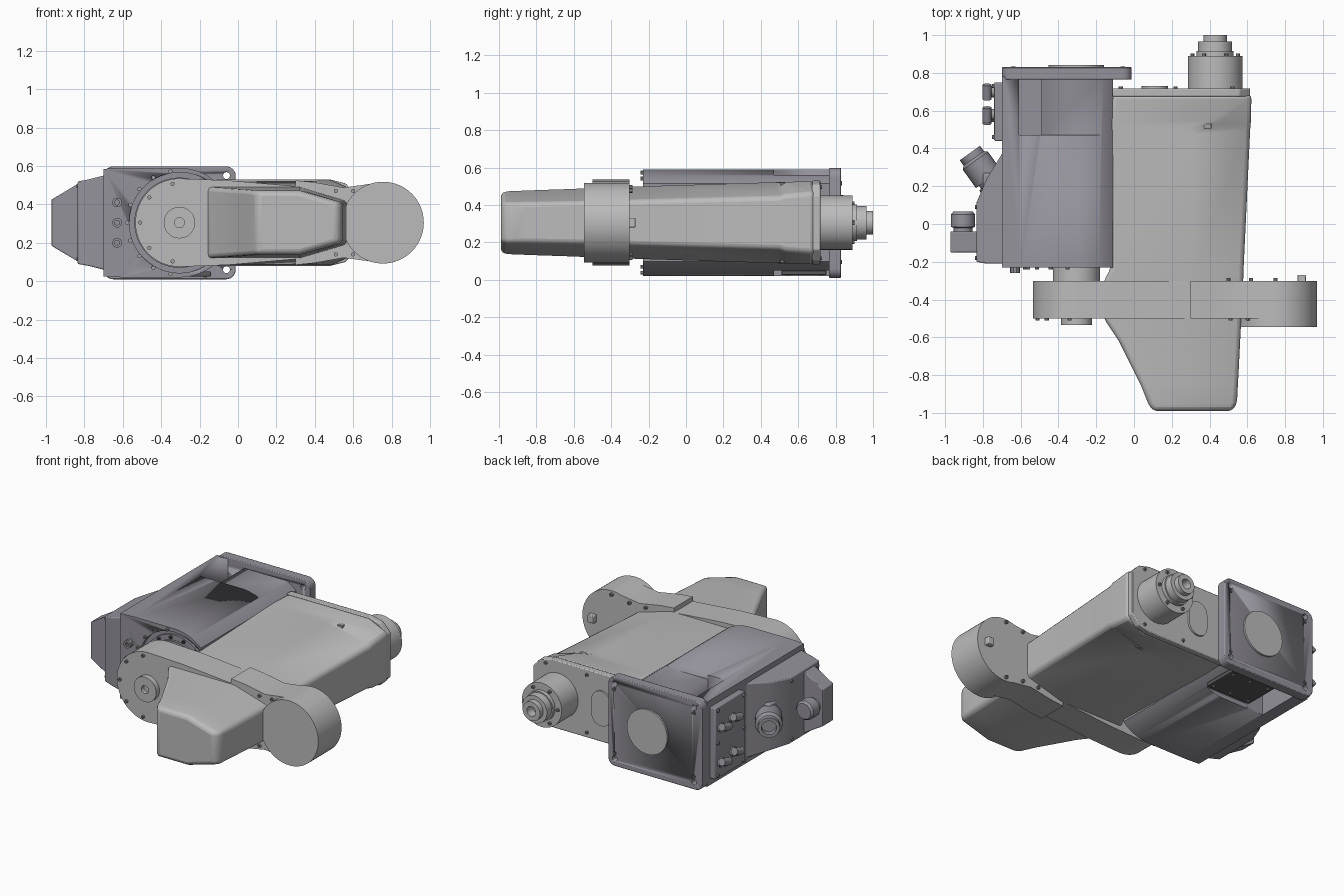
import bpy, bmesh, math
from mathutils import Vector

if "Cube" in bpy.data.objects:
    bpy.data.objects.remove(bpy.data.objects["Cube"])

def material(name, rgb):
    m = bpy.data.materials.new(name)
    m.use_nodes = True
    m.diffuse_color = (*rgb, 1)
    m.node_tree.nodes["Principled BSDF"].inputs["Base Color"].default_value = (*rgb, 1)
    return m

LIGHT = material("light grey", (0.50, 0.50, 0.50))
BASE = material("violet grey", (0.30, 0.29, 0.33))
DARK = material("dark grey", (0.10, 0.10, 0.105))
STEEL = material("screw grey", (0.36, 0.36, 0.36))
ZC = 0.305          # height of the centre plane
JX = -0.305         # shoulder axis
EX = 0.755          # elbow axis

def finish(bm, name, mat, bevel=0, segs=2):
    bmesh.ops.recalc_face_normals(bm, faces=bm.faces)
    me = bpy.data.meshes.new(name)
    bm.to_mesh(me)
    bm.free()
    ob = bpy.data.objects.new(name, me)
    bpy.context.collection.objects.link(ob)
    me.materials.append(mat)
    if bevel:
        b = ob.modifiers.new("Bevel", 'BEVEL')
        b.width, b.segments, b.limit_method = bevel, segs, 'ANGLE'
        b.angle_limit = math.radians(28)
    bpy.context.view_layer.objects.active = ob
    bpy.ops.object.select_all(action='DESELECT')
    ob.select_set(True)
    bpy.ops.object.shade_smooth_by_angle(angle=math.radians(32))
    return ob

def loft(name, rings, mat, bevel=0, segs=2):
    bm = bmesh.new()
    loops = [[bm.verts.new(p) for p in r] for r in rings]
    n = len(loops[0])
    for a, b in zip(loops, loops[1:]):
        for i in range(n):
            bm.faces.new((a[i], a[(i + 1) % n], b[(i + 1) % n], b[i]))
    bm.faces.new(loops[0])
    bm.faces.new(loops[-1])
    return finish(bm, name, mat, bevel, segs)

def prism_y(name, xz, y0, y1, mat, bevel=0):
    return loft(name, [[(x, y, z) for x, z in xz] for y in (y0, y1)], mat, bevel)

def box(name, x0, x1, y0, y1, z0, z1, mat, bevel=0):
    return prism_y(name, [(x0, z0), (x1, z0), (x1, z1), (x0, z1)], y0, y1, mat, bevel)

def arc(cx, cz, r, a0, a1, n):
    return [(cx + r * math.cos(math.radians(a0 + (a1 - a0) * i / n)),
             cz + r * math.sin(math.radians(a0 + (a1 - a0) * i / n))) for i in range(n + 1)]

def rounded(x0, x1, z0, z1, r):
    return (arc(x1 - r, z1 - r, r, 0, 90, 6) + arc(x0 + r, z1 - r, r, 90, 180, 6)
            + arc(x0 + r, z0 + r, r, 180, 270, 6) + arc(x1 - r, z0 + r, r, 270, 360, 6))

def lathe(name, origin, direction, steps, mat, n=48):
    """Turned part: steps are (radius, distance) pairs along the direction."""
    rot = Vector(direction).to_track_quat('Z', 'Y')
    rings = [[Vector(origin) + rot @ Vector((r * math.cos(math.tau * i / n),
              r * math.sin(math.tau * i / n), d)) for i in range(n)] for r, d in steps]
    return loft(name, rings, mat)

def screws(name, points, direction, mat=STEEL, r=0.011, h=0.012):
    for p in points:
        lathe(name, p, direction, [(r, -0.01), (r, h), (r * .5, h), (r * .5, h * .4)], mat, 10)

def cut(ob, cutter):
    cutter.hide_render = True
    cutter.hide_viewport = True
    m = ob.modifiers.new("Cut", 'BOOLEAN')
    m.operation, m.solver, m.object = 'DIFFERENCE', 'EXACT', cutter

# Base housing: square towards the left, round about the shoulder axis
profile = ([(-0.70, 0.585), (-0.60, 0.59)] + arc(JX, ZC, 0.285, 90, 47, 10)
           + arc(JX, ZC, 0.285, -47, -90, 10) + [(-0.60, 0.02), (-0.70, 0.025)])
body = prism_y("base_housing", profile, -0.23, 0.78, BASE)
for s, tag in ((1, "top"), (-1, "bottom")):
    z = sorted((ZC + s * 0.12, ZC + s * 0.40))
    cut(body, box(tag + "_pocket_cutter", -0.61, -0.49, 0.47, 0.77, *z, BASE))
    z = sorted((ZC + s * 0.255, ZC + s * 0.40))
    cut(body, box(tag + "_relief_cutter", -0.50, 0.10, 0.47, 0.77, *z, BASE))
cut(body, lathe("shoulder_recess_cutter", (JX, -0.30, ZC), (0, 1, 0),
                [(0.262, 0), (0.262, 0.10)], BASE))
box("service_plate", -0.47, -0.14, 0.51, 0.75, 0.025, 0.05, DARK, 0.004)
screws("service_screw", [(x, y, 0.025) for x in (-0.44, -0.30, -0.17) for y in (0.54, 0.72)],
       (0, 0, -1), LIGHT, 0.009, 0.005)

# Mounting flange
flange = prism_y("mounting_flange", rounded(-0.70, -0.012, 0.01, 0.598, 0.05), 0.765, 0.83, BASE, 0.005)
for x in (-0.64, -0.06):
    for z in (0.06, 0.55):
        cut(flange, lathe("flange_hole_cutter", (x, 0.7, z), (0, 1, 0), [(0.018, 0), (0.018, 0.2)], DARK, 16))
        sz = 0.035 if z > ZC else -0.035
        lathe("flange_pin", (x, 0.825, z - sz), (0, 1, 0), [(0.012, 0), (0.012, 0.009)], DARK, 14)
lathe("rear_cover_disc", (JX, 0.82, ZC), (0, 1, 0), [(0.147, 0), (0.147, 0.022)], LIGHT)

# Shoulder joint
lathe("shoulder_ring", (JX, -0.14, ZC), (0, -1, 0), [(0.235, 0), (0.235, 0.075), (0.20, 0.075), (0.20, 0.09)], BASE)
lathe("shoulder_neck", (JX, -0.14, ZC), (0, -1, 0), [(0.125, 0), (0.125, 0.18)], LIGHT)
screws("shoulder_screw", [(x, -0.23, z) for x, z in arc(JX, ZC, 0.272, 100, 260, 8)], (0, -1, 0))
screws("ring_screw", [(x, -0.215, z) for x, z in arc(JX, ZC, 0.218, 0, 345, 14)], (0, -1, 0), DARK)

# Side box with its projecting terminal housing
def side_ring(x, y0, y1, h):
    return [(x, y0, ZC - h), (x, y1, ZC - h), (x, y1, ZC + h), (x, y0, ZC + h)]

loft("side_box", [side_ring(-0.68, -0.21, 0.40, 0.25), side_ring(-0.70, -0.21, 0.37, 0.245),
                  side_ring(-0.78, -0.21, 0.24, 0.225), side_ring(-0.835, -0.20, 0.11, 0.215)], BASE, 0.006)
loft("terminal_housing", [side_ring(-0.83, -0.15, -0.04, 0.205), side_ring(-0.972, -0.15, -0.04, 0.12)], BASE, 0.004)
lathe("terminal_cap", (-0.905, -0.05, ZC), (0, 1, 0),
      [(0.05, 0), (0.05, 0.03), (0.064, 0.035), (0.064, 0.10), (0.052, 0.115)], BASE, 12)
box("connector_seat", -0.80, -0.69, 0.13, 0.27, 0.21, 0.40, BASE, 0.012)
lathe("angled_connector", (-0.70, 0.14, ZC), (-0.58, 0.81, 0),
      [(0.075, 0), (0.075, 0.10), (0.062, 0.10), (0.062, 0.12), (0.082, 0.12),
       (0.082, 0.24), (0.066, 0.255), (0.066, 0.29), (0.045, 0.29), (0.045, 0.25)], BASE, 24)
box("connector_panel", -0.74, -0.69, 0.44, 0.75, 0.07, 0.54, BASE, 0.006)
for y, z in ((0.57, 0.19), (0.70, 0.17), (0.58, 0.42), (0.70, 0.40)):
    lathe("air_fitting", (-0.735, y, z), (-1, 0, 0),
          [(0.030, 0), (0.030, 0.02), (0.019, 0.02), (0.019, 0.05)], STEEL, 12)
    lathe("fitting_elbow", (-0.778, y - 0.04, z), (0, 1, 0.3), [(0.024, 0), (0.024, 0.08)], BASE, 12)
screws("panel_screw", [(-0.74, y, z) for y in (0.46, 0.73) for z in (0.09, 0.305, 0.52)], (-1, 0, 0))
screws("side_box_screw", [(-0.83, y, z) for y in (-0.18, 0.09) for z in (0.115, 0.495)], (-1, 0, 0))
screws("foot_screw", [(-0.63, -0.225, z) for z in (0.20, 0.305, 0.41)], (0, -1, 0), BASE, 0.026, 0.035)

# Main arm: sections run front to back as y, left x, knee x, right x, half height, edge half height
sections = [(-0.99, 0.10, 0.32, 0.52, 0.160, 0.100), (-0.95, 0.075, 0.32, 0.545, 0.168, 0.105),
            (-0.85, 0.035, 0.32, 0.550, 0.172, 0.106), (-0.74, -0.02, 0.32, 0.556, 0.176, 0.108),
            (-0.62, -0.08, 0.32, 0.562, 0.180, 0.110), (-0.50, -0.16, 0.32, 0.568, 0.185, 0.112),
            (-0.30, -0.16, 0.32, 0.578, 0.192, 0.118), (-0.24, -0.125, 0.32, 0.580, 0.194, 0.120),
            (0.50, -0.125, 0.32, 0.615, 0.217, 0.140), (0.53, -0.125, 0.40, 0.618, 0.218, 0.150),
            (0.685, -0.115, 0.50, 0.622, 0.221, 0.160)]
loft("main_arm", [[(xl, y, ZC - h), (xk, y, ZC - h), (xr, y, ZC - e),
                   (xr, y, ZC + e), (xk, y, ZC + h), (xl, y, ZC + h)]
                  for y, xl, xk, xr, h, e in sections], LIGHT, 0.022, 3)
end = [(-0.115, 0.53), (0.48, 0.53), (0.56, 0.51), (0.615, 0.45)]
prism_y("arm_end_plate", end + [(x, 2 * ZC - z) for x, z in reversed(end)], 0.675, 0.718, LIGHT, 0.006)
prism_y("oval_cover", rounded(0.04, 0.18, 0.19, 0.42, 0.069), 0.71, 0.73, LIGHT)
screws("end_screw", [(x, 0.715, ZC + s * 0.19) for x in (-0.07, 0.22, 0.52) for s in (1, -1)], (0, 1, 0))
for s in (1, -1):
    box("arm_catch", 0.37, 0.41, 0.505, 0.53, ZC + s * 0.203 - 0.012, ZC + s * 0.203 + 0.012, STEEL, 0.003)

# Shoulder link, joined to the main arm
link = arc(JX, ZC, 0.23, 90, 270, 32) + [(-0.05, 0.085), (0.30, 0.115), (0.30, 0.495), (-0.05, 0.525)]
prism_y("shoulder_link", link, -0.50, -0.302, LIGHT)
lathe("shoulder_cap", (JX, -0.49, ZC), (0, -1, 0),
      [(0.082, 0), (0.082, 0.045), (0.026, 0.045), (0.026, 0.02)], LIGHT, 36)
screws("link_screw", [(x, -0.50, z) for x, z in arc(JX, ZC, 0.205, 100, 260, 4)], (0, -1, 0))

# Elbow hub and its web
lathe("elbow_hub", (EX, -0.302, ZC), (0, -1, 0), [(0.213, 0), (0.213, 0.243)], LIGHT, 64)
web = [(0.30, 0.525), (0.40, 0.515), (0.55, 0.488), (0.66, 0.503), (0.75, 0.515)]
prism_y("elbow_web", web + [(x, 2 * ZC - z) for x, z in reversed(web)], -0.50, -0.302, LIGHT)
screws("elbow_screw", [(x, -0.305, ZC + s * z) for x, z in ((0.50, 0.17), (0.62, 0.17), (0.75, 0.19))
                       for s in (1, -1)], (0, 1, 0), STEEL, 0.011, 0.02)
screws("web_screw", [(x, -0.50, ZC + s * 0.165) for x in (0.51, 0.60) for s in (1, -1)], (0, -1, 0))
box("elbow_stop", 0.865, 0.91, -0.31, -0.27, 0.28, 0.33, LIGHT, 0.004)

# Rear wrist drive
lathe("wrist_drive", (0.43, 0.70, ZC), (0, 1, 0),
      [(0.145, 0), (0.145, 0.19), (0.098, 0.19), (0.098, 0.215), (0.090, 0.215), (0.090, 0.265),
       (0.063, 0.265), (0.063, 0.30), (0.032, 0.30), (0.032, 0.24)], LIGHT)
screws("drive_screw", [(x, 0.89, z) for x, z in arc(0.43, ZC, 0.12, 0, 300, 5)], (0, 1, 0))
